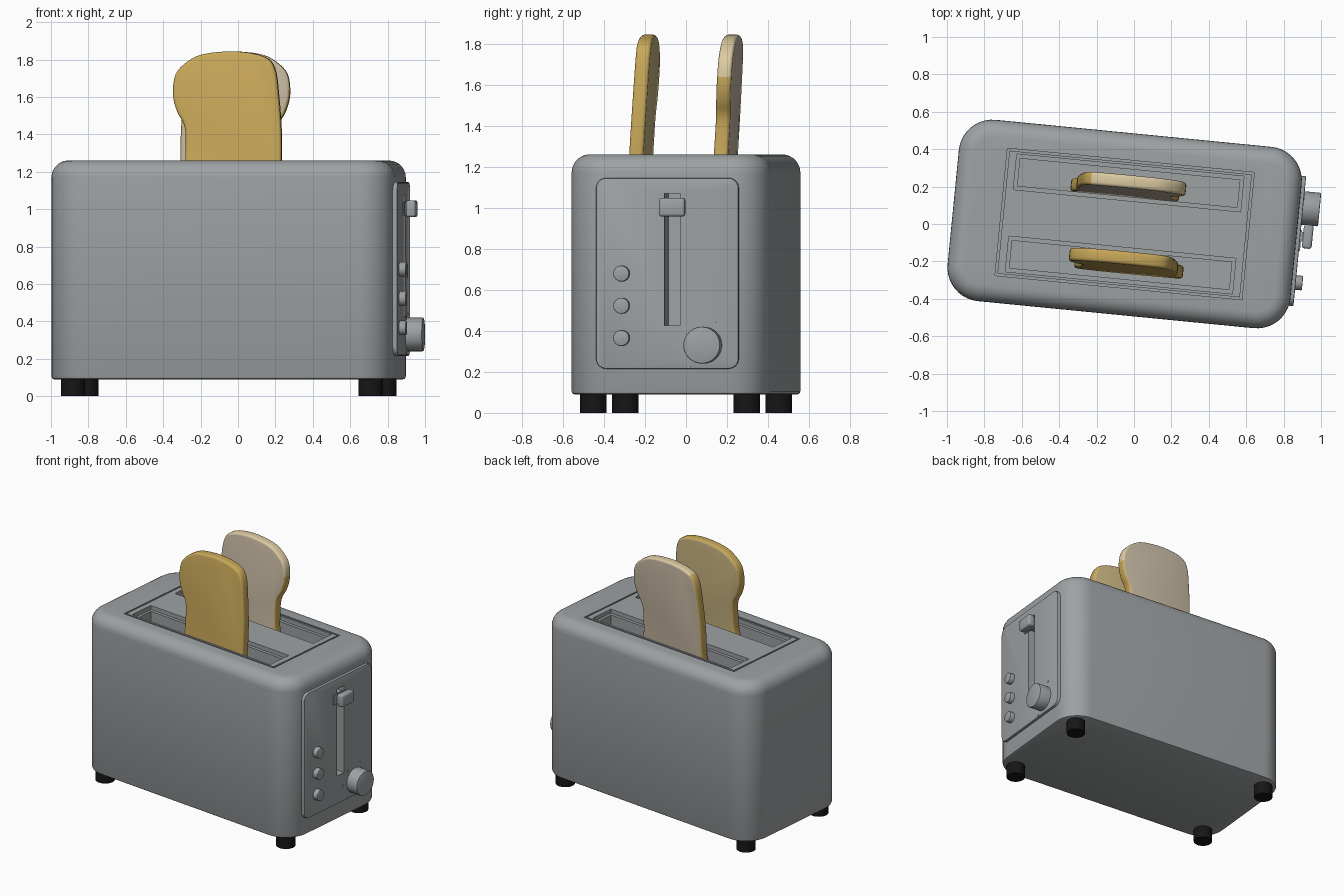
import bpy, bmesh, math
from mathutils import Matrix, Vector

cube = bpy.data.objects.get("Cube")
if cube:
    bpy.data.objects.remove(cube, do_unlink=True)

# Whole toaster stands slightly turned
PLACE = Matrix.Translation((-0.05, 0, 0)) @ Matrix.Rotation(math.radians(-5.6), 4, "Z")


def material(name, rgb):
    m = bpy.data.materials.new(name)
    m.use_nodes = True
    m.diffuse_color = (*rgb, 1)
    m.node_tree.nodes["Principled BSDF"].inputs["Base Color"].default_value = (*rgb, 1)
    return m


GREY = material("brushed grey", (0.34, 0.36, 0.37))
BLACK = material("black rubber", (0.008, 0.008, 0.008))
GOLD = material("golden crust", (0.58, 0.39, 0.1))
CREAM = material("cream crust", (0.72, 0.6, 0.36))
CRUMB = material("pale crumb", (0.56, 0.48, 0.36))
TOAST = material("toasted crumb", (0.58, 0.46, 0.22))


def finish(name, bm, mats, smooth=True):
    bmesh.ops.recalc_face_normals(bm, faces=bm.faces)
    mesh = bpy.data.meshes.new(name)
    bm.to_mesh(mesh)
    bm.free()
    for m in mats:
        mesh.materials.append(m)
    ob = bpy.data.objects.new(name, mesh)
    bpy.context.collection.objects.link(ob)
    ob.matrix_world = PLACE
    if smooth:
        smooth_shade(ob)
    return ob


def activate(ob):
    bpy.ops.object.select_all(action="DESELECT")
    ob.select_set(True)
    bpy.context.view_layer.objects.active = ob


def smooth_shade(ob):
    activate(ob)
    bpy.ops.object.shade_smooth_by_angle(angle=math.radians(35))


def box_mesh(lo, hi):
    lo, hi = Vector(lo), Vector(hi)
    bm = bmesh.new()
    bmesh.ops.create_cube(bm, size=1)
    for v in bm.verts:
        v.co = (lo + hi) / 2 + v.co * (hi - lo)
    return bm


def round_edges(bm, test, radius, segments):
    edges = [e for e in bm.edges if test(e)]
    bmesh.ops.bevel(bm, geom=edges, offset=radius, segments=segments,
                    profile=0.5, affect="EDGES", clamp_overlap=False)


def along(axis):
    return lambda e: abs((e.verts[0].co - e.verts[1].co).normalized()[axis]) > 0.99


def at_level(axis, value):
    return lambda e: all(abs(v.co[axis] - value) < 1e-4 for v in e.verts)


def box(name, lo, hi, mat=GREY, radius=0):
    bm = box_mesh(lo, hi)
    if radius:
        round_edges(bm, lambda e: True, radius, 3)
    return finish(name, bm, [mat])


def cylinder(name, center, radius, depth, axis="Z", mat=GREY, sides=32, bevel=0):
    bm = bmesh.new()
    turn = Matrix.Rotation(math.pi / 2, 4, "Y") if axis == "X" else Matrix()
    bmesh.ops.create_cone(bm, cap_ends=True, segments=sides, radius1=radius, radius2=radius,
                          depth=depth, matrix=Matrix.Translation(center) @ turn)
    if bevel:
        k = "XYZ".index(axis)
        round_edges(bm, at_level(k, center[k] + depth / 2), bevel, 2)
    return finish(name, bm, [mat])


def cut(target, lo, hi):
    cutter = finish("cutter", box_mesh(lo, hi), [GREY], smooth=False)
    cutter.hide_render = True
    mod = target.modifiers.new("cut", "BOOLEAN")
    mod.operation, mod.solver, mod.object = "DIFFERENCE", "EXACT", cutter
    activate(target)
    bpy.ops.object.modifier_apply(modifier=mod.name)
    bpy.data.objects.remove(cutter, do_unlink=True)


# Housing: rounded block with soft top edge
bm = box_mesh((-0.921, -0.487, 0.09), (0.921, 0.487, 1.26))
round_edges(bm, along(2), 0.18, 10)
round_edges(bm, at_level(2, 1.26), 0.09, 7)
round_edges(bm, at_level(2, 0.09), 0.015, 2)
housing = finish("housing", bm, [GREY], smooth=False)

# Thin seam around the top deck
LX, LY, W = 0.663, 0.342, 0.012
for s in (-1, 1):
    y0, y1 = sorted((s * LY, s * (LY - W)))
    cut(housing, (-LX, y0, 1.25), (LX, y1, 1.3))
    x0, x1 = sorted((s * LX, s * (LX - W)))
    cut(housing, (x0, -LY, 1.25), (x1, LY, 1.3))

# Bread slots with a stepped rim
for s in (-1, 1):
    for half, near, far, floor in ((0.61, 0.125, 0.316, 1.23), (0.59, 0.147, 0.294, 0.4)):
        y0, y1 = sorted((s * near, s * far))
        cut(housing, (-half, y0, floor), (half, y1, 1.3))

# Control panel on the end
bm = box_mesh((0.912, -0.349, 0.215), (0.941, 0.349, 1.145))
round_edges(bm, along(0), 0.05, 6)
round_edges(bm, at_level(0, 0.941), 0.006, 2)
panel = finish("control_panel", bm, [GREY], smooth=False)

# Lever track through panel and housing
for part in (housing, panel):
    cut(part, (0.75, -0.013, 0.425), (1.0, 0.062, 1.07))
    smooth_shade(part)

# Lever
box("lever_stem", (0.8, 0.0, 0.975), (0.97, 0.05, 1.035))
box("lever_plate", (0.938, -0.052, 0.965), (0.947, 0.06, 1.04))
box("lever_handle", (0.955, -0.036, 0.957), (1.007, 0.092, 1.047), radius=0.014)

# Buttons, dial and dial marks
for i in range(3):
    cylinder(f"button_{i + 1}", (0.955, -0.222, 0.365 + 0.157 * i), 0.039, 0.045, "X", bevel=0.005)
cylinder("dial", (0.985, 0.178, 0.33), 0.09, 0.09, "X", sides=40, bevel=0.006)
for i, angle in enumerate((65, 130, 180, 235)):
    a = math.radians(angle)
    cylinder(f"dial_mark_{i + 1}", (0.941, 0.178 + 0.125 * math.cos(a), 0.33 + 0.125 * math.sin(a)),
             0.008, 0.006, "X", sides=8)

# Feet
for x, end in ((-0.8, "back"), (0.8, "panel")):
    for y, side in ((-0.376, "front"), (0.376, "rear")):
        cylinder(f"foot_{end}_{side}", (x, y, 0.05), 0.065, 0.1, mat=BLACK)


def smooth_loop(points, steps=4):
    """Closed Catmull-Rom curve through the points."""
    pts = [Vector(p) for p in points]
    n, out = len(pts), []
    for i in range(n):
        a, b, c, d = (pts[(i + k) % n] for k in (-1, 0, 1, 2))
        for j in range(steps):
            t = j / steps
            out.append(b + 0.5 * t * ((c - a) + t * ((2 * a - 5 * b + 4 * c - d)
                                                     + t * (3 * (b - c) + d - a))))
    return out


SLICE = [(-0.21, 1.02), (-0.21, 1.25), (-0.212, 1.43), (-0.255, 1.52), (-0.278, 1.61), (-0.265, 1.72),
         (-0.2, 1.79), (-0.11, 1.83), (0.06, 1.843), (0.21, 1.815), (0.268, 1.75), (0.29, 1.6),
         (0.305, 1.4), (0.305, 1.2), (0.3, 1.02)]


def bread(name, y, flip, shift, mats, edge_rule):
    """mats: front face, back face, then two crust colours chosen by edge_rule."""
    bm = bmesh.new()
    verts = [bm.verts.new((flip * p.x + shift, y - 0.035, p.y)) for p in smooth_loop(SLICE)]
    face = bm.faces.new(verts)
    new = bmesh.ops.extrude_face_region(bm, geom=[face])["geom"]
    for v in new:
        if isinstance(v, bmesh.types.BMVert):
            v.co.y += 0.07
    bmesh.ops.recalc_face_normals(bm, faces=bm.faces)
    rims = lambda e: at_level(1, y - 0.035)(e) or at_level(1, y + 0.035)(e)
    round_edges(bm, rims, 0.016, 3)
    bm.normal_update()
    for f in bm.faces:
        if abs(f.normal.y) > 0.95:
            f.material_index = 0 if f.normal.y < 0 else 1
        else:
            f.material_index = 2 + edge_rule(f.calc_center_median())
    # Lean slightly backwards
    for v in bm.verts:
        v.co.y += 0.06 * (v.co.z - 1.5)
    finish(name, bm, mats)


# Slices of bread
bread("front_slice", -0.2, 1, 0, [GOLD, TOAST, GOLD, CREAM], lambda c: 0)
bread("rear_slice", 0.208, -1, 0.03, [CRUMB, CRUMB, GOLD, CREAM],
      lambda c: int(c.z > 1.65 and c.x > -0.2))
